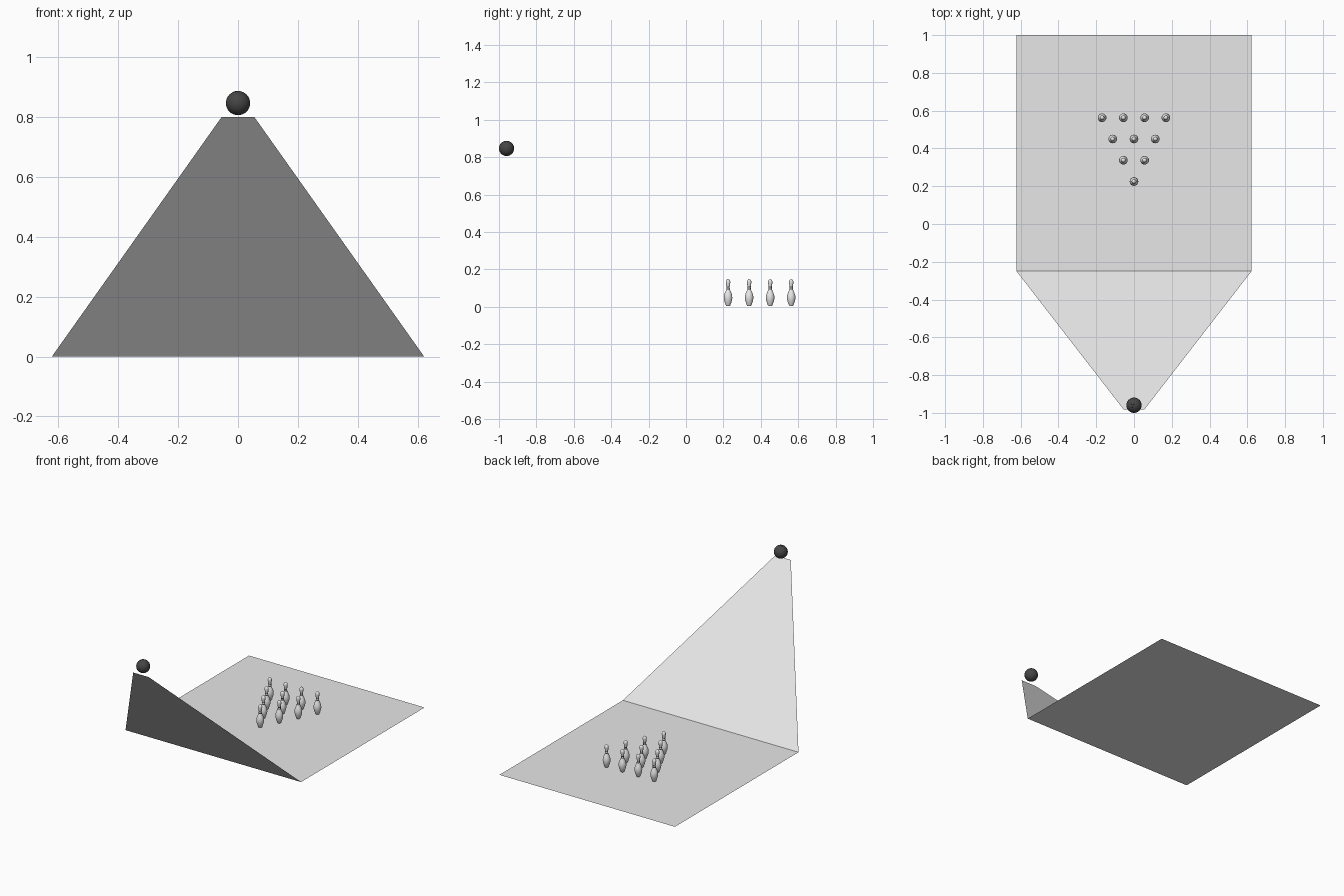
import bpy, bmesh, math
from mathutils import Vector

if "Cube" in bpy.data.objects:
    bpy.data.objects.remove(bpy.data.objects["Cube"])


def material(name, v):
    m = bpy.data.materials.new(name)
    m.diffuse_color = (v, v, v, 1)
    m.use_nodes = True
    m.node_tree.nodes["Principled BSDF"].inputs["Base Color"].default_value = m.diffuse_color
    return m


LANE = material("lane grey", 0.8)
PIN = material("pin white", 0.8)
BAND = material("band dark", 0.05)
BALL = material("ball charcoal", 0.06)
HOLE = material("hole black", 0.01)


def add(name, mesh, mats, loc=(0, 0, 0)):
    ob = bpy.data.objects.new(name, mesh)
    bpy.context.collection.objects.link(ob)
    if not mesh.materials:
        for m in mats:
            mesh.materials.append(m)
    ob.location = loc
    return ob


def sheet(name, pts):
    me = bpy.data.meshes.new(name)
    me.from_pydata(pts, [], [(0, 1, 2, 3)])
    return add(name, me, [LANE])


# Flat pin deck and the tapering ramp
W, Y0 = 0.622, -0.25
sheet("pin_deck", [(-W, Y0, 0), (W, Y0, 0), (W, 1, 0), (-W, 1, 0)])
sheet("ramp", [(-0.055, -0.982, 0.8), (0.055, -0.982, 0.8), (W, Y0, 0), (-W, Y0, 0)])

# Lathed pin: (height, diameter) in fifteenths of the pin height
PROFILE = [(0, 2.03), (0.75, 2.83), (2.25, 3.9), (3.375, 4.51), (4.5, 4.77),
           (5.875, 4.56), (7.25, 3.7), (8.625, 2.47), (9.2, 2.05), (9.7, 1.85),
           (10.3, 1.8), (10.8, 1.87), (11.75, 2.1), (12.6, 2.4), (13.5, 2.55),
           (14.2, 2.25), (14.7, 1.5), (14.93, 0.75)]
H, SEG = 0.143, 24
bm = bmesh.new()
rings = []
for z, d in PROFILE:
    rings.append([bm.verts.new((d / 30 * H * math.cos(a), d / 30 * H * math.sin(a), z / 15 * H))
                  for a in (2 * math.pi * i / SEG for i in range(SEG))])
for k in range(len(rings) - 1):
    lo, hi = rings[k], rings[k + 1]
    for i in range(SEG):
        j = (i + 1) % SEG
        f = bm.faces.new((lo[i], lo[j], hi[j], hi[i]))
        f.smooth = True
        f.material_index = 1 if k in (8, 10) else 0   # two neck bands
bm.faces.new(rings[0][::-1])
tip = bm.verts.new((0, 0, H))
for i in range(SEG):
    bm.faces.new((rings[-1][i], rings[-1][(i + 1) % SEG], tip)).smooth = True
pin_mesh = bpy.data.meshes.new("pin")
bm.to_mesh(pin_mesh)
bm.free()

# Triangle of ten pins
S = 0.1125
for row in range(4):
    for i in range(row + 1):
        add(f"pin_{row}_{i}", pin_mesh, [PIN, BAND], ((i - row / 2) * S, 0.225 + row * S, 0.005))

# Ball with three finger holes
R, C = 0.0405, Vector((0, -0.9595, 0.847))
bm = bmesh.new()
bmesh.ops.create_uvsphere(bm, u_segments=32, v_segments=20, radius=R)
for f in bm.faces:
    f.smooth = True
me = bpy.data.meshes.new("ball")
bm.to_mesh(me)
bm.free()
add("ball", me, [BALL], C)
for n, d in enumerate([(-0.3, 0.1, 0.9), (-0.05, 0.1, 1.0), (-0.2, -0.25, 0.9)]):
    d = Vector(d).normalized()
    bm = bmesh.new()
    bmesh.ops.create_circle(bm, cap_ends=True, segments=16, radius=0.0042)
    me = bpy.data.meshes.new("finger_hole")
    bm.to_mesh(me)
    bm.free()
    ob = add(f"finger_hole_{n}", me, [HOLE], C + d * (R + 0.0002))
    ob.rotation_euler = d.to_track_quat('Z', 'Y').to_euler()
